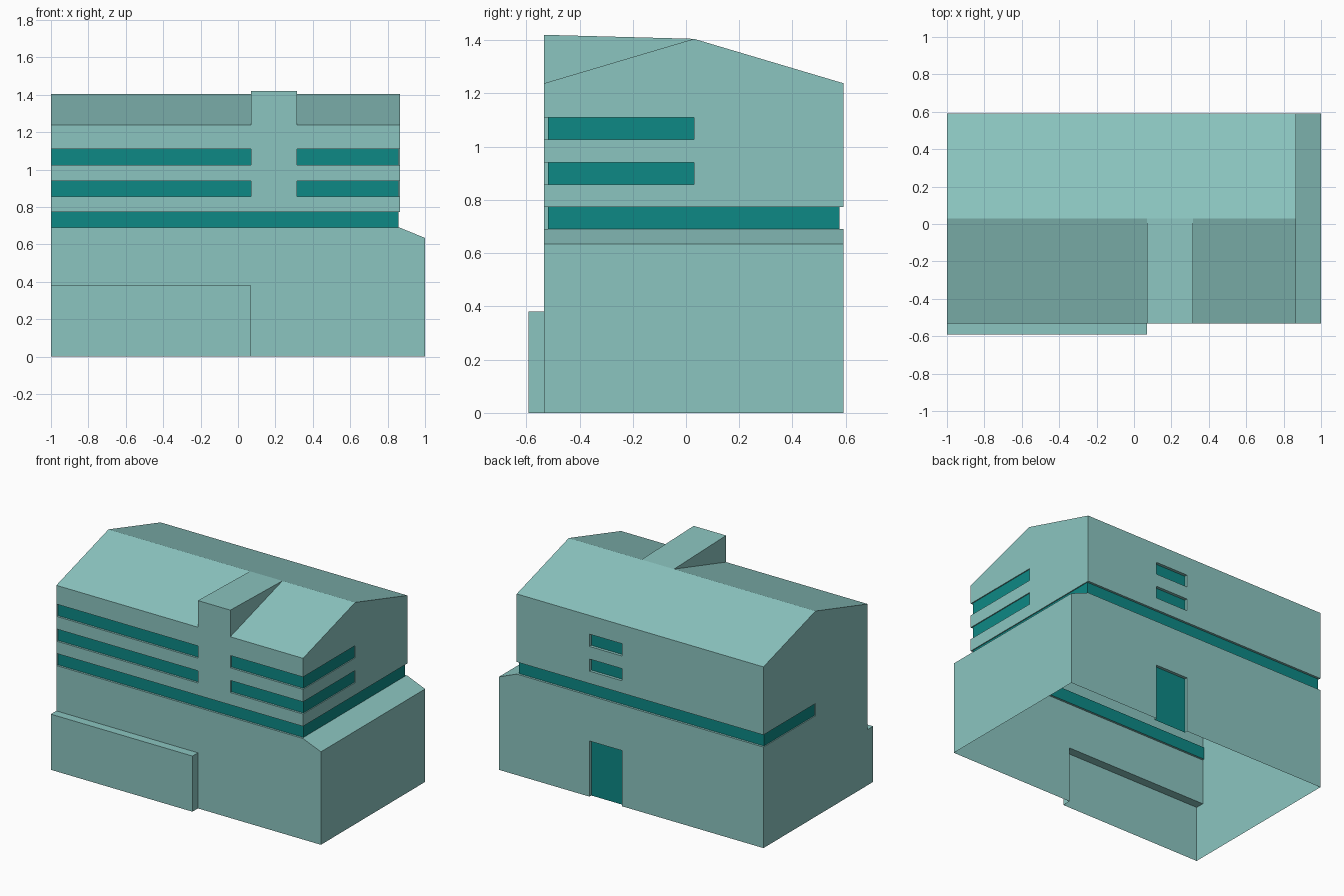
import bpy, bmesh
from mathutils import Vector

if "Cube" in bpy.data.objects:
    bpy.data.objects.remove(bpy.data.objects["Cube"])

# ---- materials
def material(name, rgb):
    m = bpy.data.materials.new(name)
    m.diffuse_color = (*rgb, 1)
    m.use_nodes = True
    m.node_tree.nodes["Principled BSDF"].inputs["Base Color"].default_value = m.diffuse_color
    return m

WALL = material("pale_teal_wall", (0.26, 0.56, 0.53))
GLASS = material("deep_teal_glass", (0.004, 0.25, 0.235))

# ---- key dimensions
FRONT, BACK, RIDGE_Y = -0.533, 0.592, 0.03
RIGHT = 0.865                       # right wall of the upper storeys
TX0, TX1 = 0.07, 0.315              # stair tower, also door and back windows
GF, GB, GD = -0.519, 0.577, 0.572   # glass planes: front, back band, back openings
GR, GL = 0.858, -0.993              # glass planes: right, left
END = -0.998                        # left end of the front windows


def prism(name, profile, axis, lo, hi):
    """Extrude a 2D profile along axis 'x' (y,z), 'y' (x,z) or 'z' (x,y)."""
    place = {'x': lambda a, b, t: (t, a, b),
             'y': lambda a, b, t: (a, t, b),
             'z': lambda a, b, t: (a, b, t)}[axis]
    bm = bmesh.new()
    face = bm.faces.new([bm.verts.new(place(a, b, lo)) for a, b in profile])
    ext = bmesh.ops.extrude_face_region(bm, geom=[face])
    verts = [v for v in ext['geom'] if isinstance(v, bmesh.types.BMVert)]
    bmesh.ops.translate(bm, verts=verts, vec=Vector(place(0, 0, hi - lo)))
    bmesh.ops.recalc_face_normals(bm, faces=bm.faces)
    me = bpy.data.meshes.new(name)
    bm.to_mesh(me)
    bm.free()
    me.materials.append(WALL)
    ob = bpy.data.objects.new(name, me)
    bpy.context.collection.objects.link(ob)
    return ob


def combine(target, tool, operation):
    mod = target.modifiers.new("combine", 'BOOLEAN')
    mod.operation, mod.solver, mod.object = operation, 'EXACT', tool
    bpy.context.view_layer.objects.active = target
    bpy.ops.object.modifier_apply(modifier=mod.name)
    bpy.data.objects.remove(tool, do_unlink=True)


def rect(x0, x1, y0, y1):
    return [(x0, y0), (x1, y0), (x1, y1), (x0, y1)]


# ---- main block with gable roof
building = prism("building", [(FRONT, 0), (BACK, 0), (BACK, 1.238),
                              (RIDGE_Y, 1.405), (FRONT, 1.238)], 'x', -1, RIGHT)

# ---- lower side wing with sloping ledge, stair tower, front annex
combine(building, prism("side_wing", [(0.8, 0), (1, 0), (1, 0.635), (RIGHT, 0.69),
                                      (0.8, 0.69)], 'y', FRONT, BACK), 'UNION')
combine(building, prism("stair_tower", [(FRONT, 1.15), (RIDGE_Y, 1.15), (RIDGE_Y, 1.405),
                                        (FRONT, 1.42)], 'x', TX0, TX1), 'UNION')
combine(building, prism("front_annex", rect(-1, TX0, -0.592, -0.45), 'z', 0, 0.38), 'UNION')

# ---- ribbon window wrapping the building
band = [(END, -0.7), (1.1, -0.7), (1.1, 0.7), (-1.1, 0.7), (-1.1, RIDGE_Y), (GL, RIDGE_Y),
        (GL, GB), (GR, GB), (GR, GF), (END, GF)]
combine(building, prism("band_cutter", band, 'z', 0.69, 0.773), 'DIFFERENCE')

# ---- two upper window rows: front left, front right corner, back
corner = [(TX1, -0.7), (1.1, -0.7), (1.1, RIDGE_Y), (GR, RIDGE_Y), (GR, GF), (TX1, GF)]
for z0, z1 in ((0.857, 0.94), (1.026, 1.11)):
    for plan in (rect(END, TX0, -0.7, GF), corner, rect(TX0, TX1, GD, 0.7)):
        combine(building, prism("window_cutter", plan, 'z', z0, z1), 'DIFFERENCE')

# ---- back door
combine(building, prism("door_cutter", rect(TX0, TX1, GD, 0.7), 'z', -0.1, 0.38), 'DIFFERENCE')

# ---- open the underside and glaze the recessed planes
me = building.data
me.materials.clear()
me.materials.append(WALL)
me.materials.append(GLASS)
bm = bmesh.new()
bm.from_mesh(me)
bmesh.ops.delete(bm, geom=[f for f in bm.faces if f.normal.z < -0.9
                           and f.calc_center_median().z < 0.001], context='FACES')
planes = [((0, -1, 0), -GF), ((0, 1, 0), GB), ((0, 1, 0), GD),
          ((1, 0, 0), GR), ((-1, 0, 0), -GL)]
for f in bm.faces:
    c = f.calc_center_median()
    f.smooth = False
    f.material_index = int(any(f.normal.dot(Vector(n)) > 0.99 and abs(c.dot(Vector(n)) - d) < 0.001
                               for n, d in planes))
bm.to_mesh(me)
bm.free()
